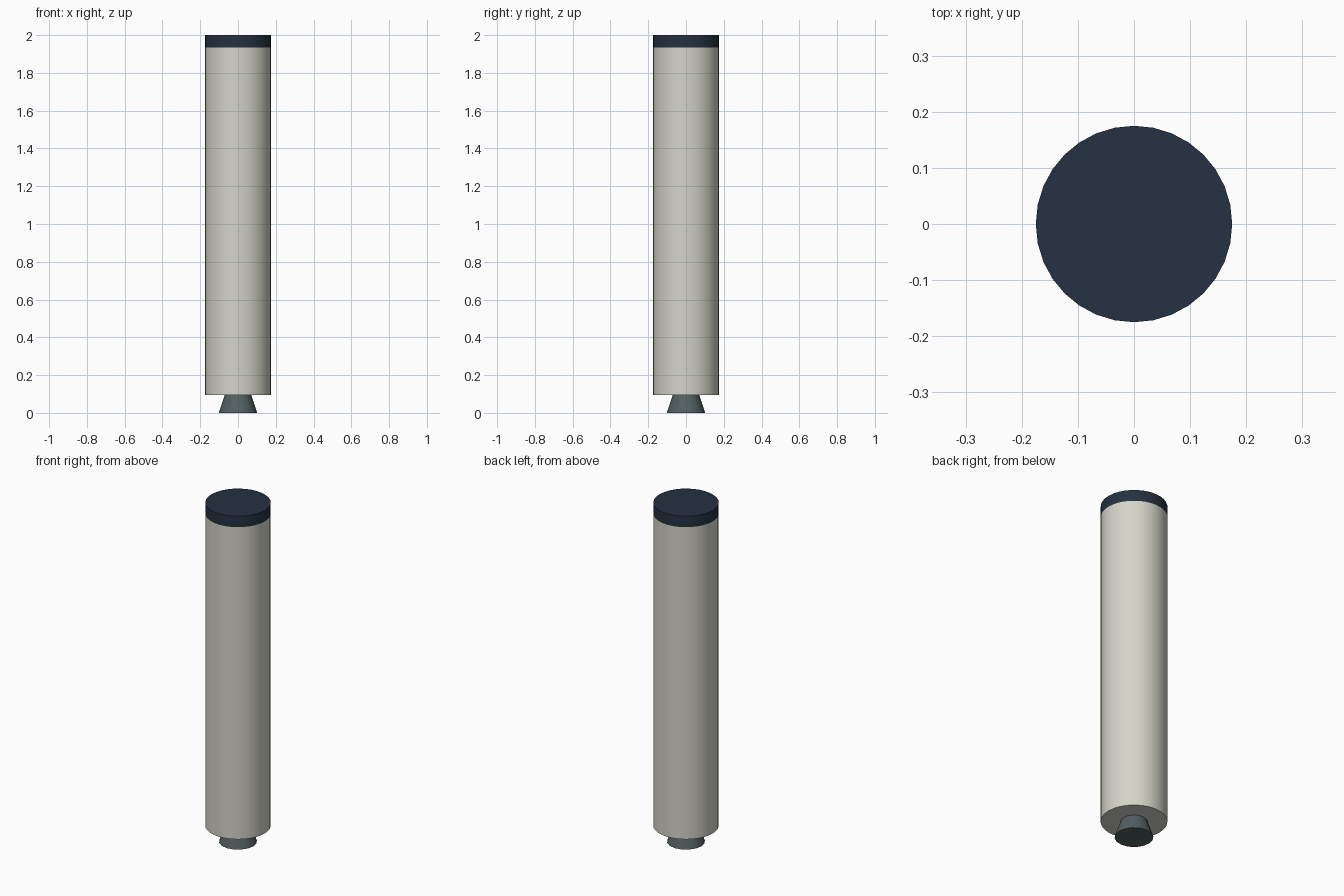
import bpy, math

if "Cube" in bpy.data.objects:
    bpy.data.objects.remove(bpy.data.objects["Cube"])


def material(name, rgb):
    m = bpy.data.materials.new(name)
    m.diffuse_color = (*rgb, 1.0)
    m.use_nodes = True
    m.node_tree.nodes["Principled BSDF"].inputs["Base Color"].default_value = m.diffuse_color
    return m


def round_part(name, r_bottom, r_top, z0, z1, sides, mat):
    bpy.ops.mesh.primitive_cone_add(vertices=sides, radius1=r_bottom, radius2=r_top,
                                    depth=z1 - z0, location=(0, 0, (z0 + z1) / 2))
    ob = bpy.context.object
    ob.name = name
    ob.data.materials.append(mat)
    bpy.ops.object.shade_smooth_by_angle(angle=math.radians(35))
    return ob


off_white = material("off white", (0.66, 0.66, 0.58))
navy = material("dark navy", (0.018, 0.031, 0.054))
slate = material("slate grey", (0.085, 0.115, 0.122))

# main tube, end cap and flared nozzle
round_part("booster_body", 0.175, 0.175, 0.095, 1.935, 32, off_white)
round_part("top_cap", 0.175, 0.175, 1.935, 2.0, 32, navy)
round_part("nozzle", 0.102, 0.07, 0.0, 0.095, 16, slate)
